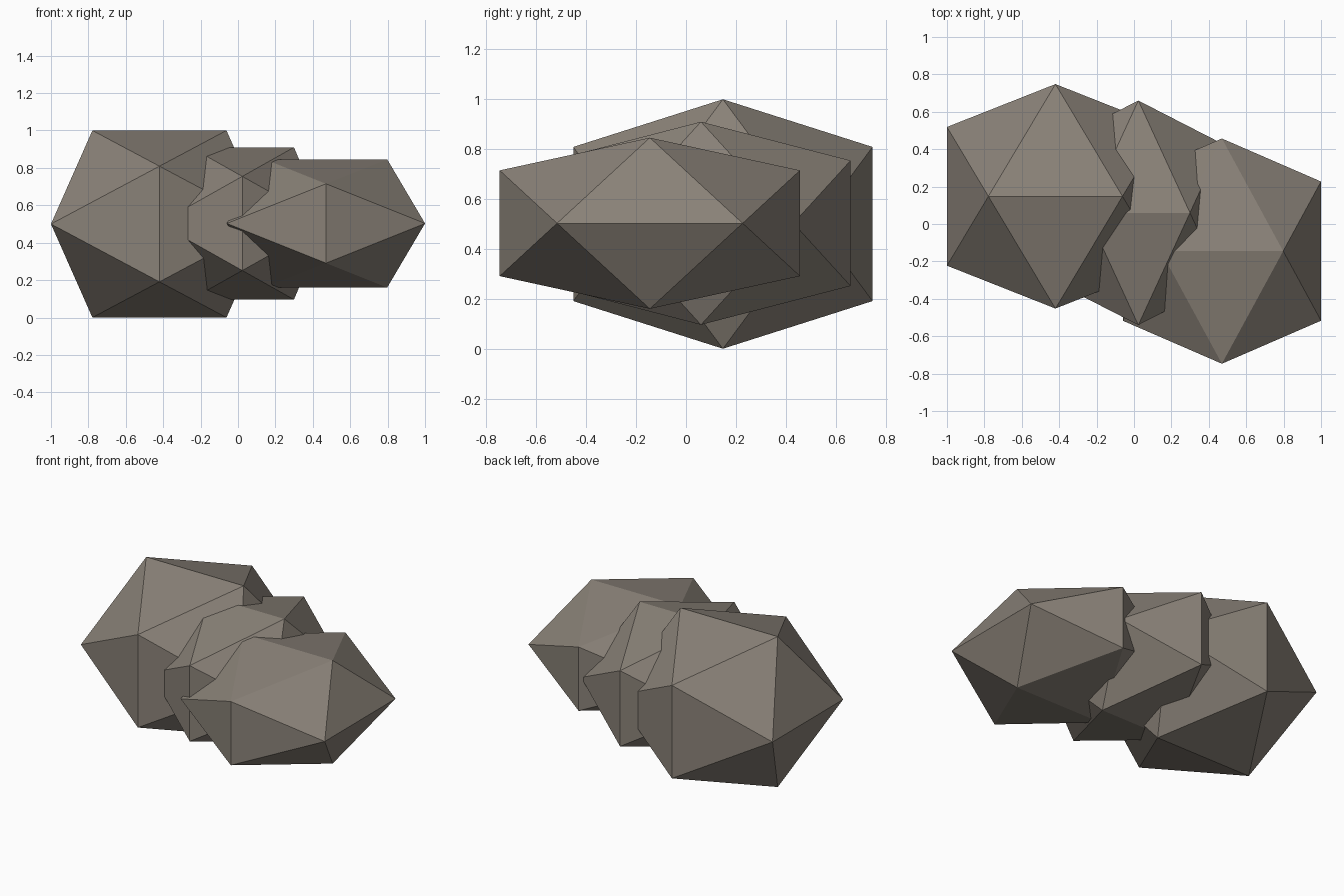
import bpy
import bmesh

PHI = (1 + 5 ** 0.5) / 2

cube = bpy.data.objects.get("Cube")
if cube:
    bpy.data.objects.remove(cube, do_unlink=True)

# Warm grey stone
stone = bpy.data.materials.new("warm_grey_stone")
stone.use_nodes = True
colour = (0.254, 0.223, 0.188, 1)
stone.diffuse_color = colour
bsdf = stone.node_tree.nodes["Principled BSDF"]
bsdf.inputs["Base Color"].default_value = colour
bsdf.inputs["Roughness"].default_value = 0.9


def boulder(name, centre, half_size):
    """Flat-faced twenty-sided rock with a level ridge along x."""
    bm = bmesh.new()
    short = 1 / PHI
    for a in (-1, 1):
        for b in (-short, short):
            for corner in ((b, 0, a), (0, a, b), (a, b, 0)):
                bm.verts.new([c + k * h for c, k, h in zip(centre, corner, half_size)])
    bmesh.ops.convex_hull(bm, input=bm.verts)
    bmesh.ops.recalc_face_normals(bm, faces=bm.faces)
    mesh = bpy.data.meshes.new(name)
    bm.to_mesh(mesh)
    bm.free()
    mesh.materials.append(stone)
    obj = bpy.data.objects.new(name, mesh)
    bpy.context.collection.objects.link(obj)
    return obj


# Three overlapping rocks, from tall to low
boulder("tall_rock", (-0.42, 0.148, 0.5), (0.58, 0.6, 0.5))
boulder("middle_rock", (0.023, 0.06, 0.503), (0.447, 0.6, 0.407))
boulder("low_rock", (0.47, -0.145, 0.503), (0.53, 0.602, 0.343))
